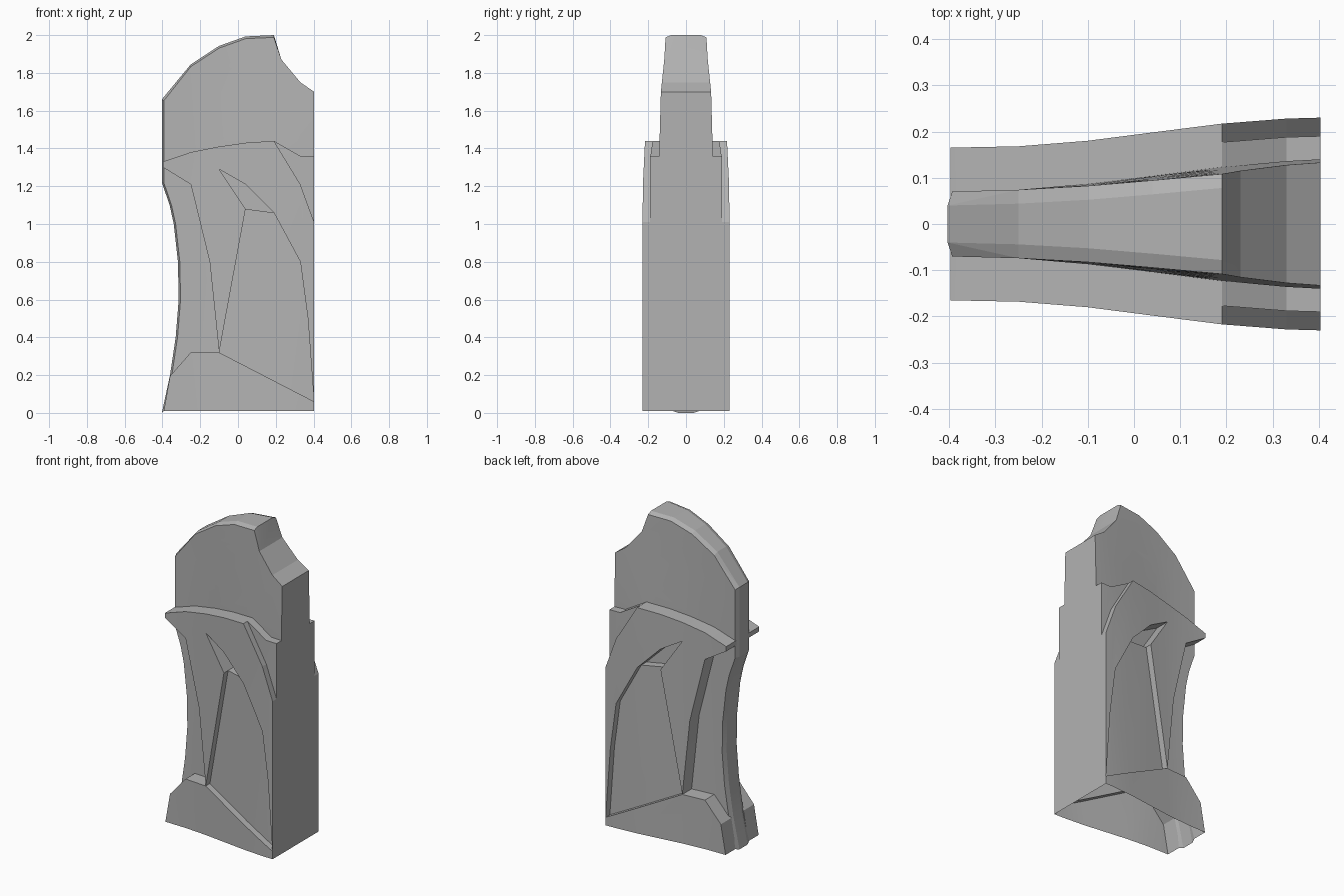
import bpy, bmesh, math

if "Cube" in bpy.data.objects:
    bpy.data.objects.remove(bpy.data.objects["Cube"])

KNOTS = [-0.403, -0.25, -0.1, 0.04, 0.19, 0.33, 0.403]
CORE = [0.070, 0.074, 0.087, 0.104, 0.123, 0.136, 0.140]
OUTER = [0.165, 0.168, 0.180, 0.198, 0.217, 0.228, 0.230]

grey = bpy.data.materials.new("dark_grey")
grey.diffuse_color = (0.45, 0.45, 0.45, 1)
grey.use_nodes = True
grey.node_tree.nodes["Principled BSDF"].inputs["Base Color"].default_value = grey.diffuse_color


def lerp_table(table, x):
    # piecewise linear half-thickness along the width
    x = min(max(x, KNOTS[0]), KNOTS[-1])
    for i in range(len(KNOTS) - 1):
        if x <= KNOTS[i + 1]:
            t = (x - KNOTS[i]) / (KNOTS[i + 1] - KNOTS[i])
            return table[i] + t * (table[i + 1] - table[i])


def loft(name, rings, depth, zcuts=()):
    """rings: list of (level, outline). depth(x, z, level) gives final y."""
    bm = bmesh.new()
    loops = [[bm.verts.new((x, lv, z)) for x, z in pts] for lv, pts in rings]
    n = len(loops[0])
    bm.faces.new(loops[0])
    bm.faces.new(loops[-1])
    for a, b in zip(loops, loops[1:]):
        for i in range(n):
            j = (i + 1) % n
            bm.faces.new((a[i], a[j], b[j], b[i]))
    bm.normal_update()
    bmesh.ops.recalc_face_normals(bm, faces=bm.faces[:])
    bmesh.ops.triangulate(bm, faces=[f for f in bm.faces if len(f.verts) > 4])
    cuts = [((x, 0, 0), (1, 0, 0)) for x in KNOTS[1:-1]]
    cuts += [((0, 0, z), (0, 0, 1)) for z in zcuts]
    for co, no in cuts:
        bmesh.ops.bisect_plane(bm, geom=bm.verts[:] + bm.edges[:] + bm.faces[:],
                               plane_co=co, plane_no=no, dist=1e-4)
    for v in bm.verts:
        v.co.y = depth(v.co.x, v.co.z, v.co.y)
    bmesh.ops.triangulate(bm, faces=bm.faces[:])
    bmesh.ops.recalc_face_normals(bm, faces=bm.faces[:])
    me = bpy.data.meshes.new(name)
    bm.to_mesh(me)
    bm.free()
    ob = bpy.data.objects.new(name, me)
    bpy.context.collection.objects.link(ob)
    return ob


def core_depth(x, z, lv):
    h = lerp_table(CORE, x)
    h -= 0.027 * max(0, z - 1.44) * min(max((x + 0.25) / 0.44, 0), 1)
    if abs(lv) < 0.75:
        h -= 0.03
    return math.copysign(h, lv)


# Core slab: curved front edge and domed top, both chamfered
front = [(-0.36, 0.2), (-0.33, 0.4), (-0.314, 0.6), (-0.318, 0.8),
         (-0.34, 1.0), (-0.362, 1.1), (-0.403, 1.22), (-0.403, 1.66)]
dome = [(-0.25, 1.845), (-0.1, 1.943), (0.04, 1.993), (0.19, 2.0)]
back = [(0.23, 1.87), (0.33, 1.75), (0.403, 1.7), (0.403, 0.01)]
rim = [(-0.403, 0.0)] + front + dome + back
inset = ([(-0.393, 0.01)] + [(x + 0.01, z) for x, z in front[:-1]]
         + [(-0.393, 1.652)] + [(x, z - 0.012) for x, z in dome] + back)
core = loft("carved_slab", [(-1, inset), (-0.5, rim), (0.5, rim), (1, inset)],
            core_depth, zcuts=(1.44,))

plates = []


def side_plate(name, outline, sink=0.0):
    # raised plate on the side of the core, one on each side
    for s, side in ((-1, "front"), (1, "back")):
        def depth(x, z, lv):
            if abs(lv) > 0.5:
                return s * (lerp_table(OUTER, x) - sink)
            return s * (lerp_table(CORE, x) - 0.01)
        plates.append(loft(name + "_" + side, [(-1, outline), (0, outline)], depth))


panel_edge = [(0.19, 1.06), (0.33, 0.8), (0.37, 0.5), (0.388, 0.25), (0.402, 0.06)]

# Foot plate
side_plate("foot_plate", [(-0.393, 0.01), (0.403, 0.01), (0.403, 0.06), (-0.1, 0.32),
                          (-0.25, 0.32), (-0.36, 0.195)])
# Arched frame around the recessed panel
side_plate("arch_frame",
           [(-0.1, 0.32), (0.04, 1.08), (-0.1, 1.29), (0.04, 1.21)] + panel_edge
           + [(0.403, 0.06), (0.403, 1.01), (0.33, 1.21), (0.19, 1.44), (0.04, 1.43),
              (-0.1, 1.41), (-0.25, 1.38), (-0.397, 1.33), (-0.397, 1.3),
              (-0.25, 1.21), (-0.15, 0.8)])
# Recessed panel and upper back corner, both slightly sunk
side_plate("recessed_panel", [(-0.1, 0.32), (0.04, 1.08)] + panel_edge, 0.042)
side_plate("back_corner", [(0.19, 1.44), (0.33, 1.21), (0.403, 1.01),
                           (0.403, 1.36), (0.33, 1.36)], 0.04)

# Fuse the plates with the core into one hollow shell
for p in plates:
    m = core.modifiers.new("join_" + p.name, 'BOOLEAN')
    m.operation, m.solver, m.object = 'UNION', 'EXACT', p
dg = bpy.context.evaluated_depsgraph_get()
shell = bpy.data.meshes.new_from_object(core.evaluated_get(dg))
core.modifiers.clear()
core.data = shell
for p in plates:
    bpy.data.objects.remove(p)

# Open underside, tidy flat areas
bm = bmesh.new()
bm.from_mesh(shell)
bmesh.ops.remove_doubles(bm, verts=bm.verts[:], dist=2e-4)
bm.normal_update()
under = [f for f in bm.faces if f.normal.z < -0.8 and f.calc_center_median().z < 0.03]
bmesh.ops.delete(bm, geom=under, context='FACES')
bmesh.ops.dissolve_limit(bm, angle_limit=math.radians(0.3),
                         verts=bm.verts[:], edges=bm.edges[:])
bm.to_mesh(shell)
bm.free()
shell.materials.clear()
shell.materials.append(grey)
bpy.context.view_layer.objects.active = core
core.select_set(True)
bpy.ops.object.shade_smooth_by_angle(angle=math.radians(8))
